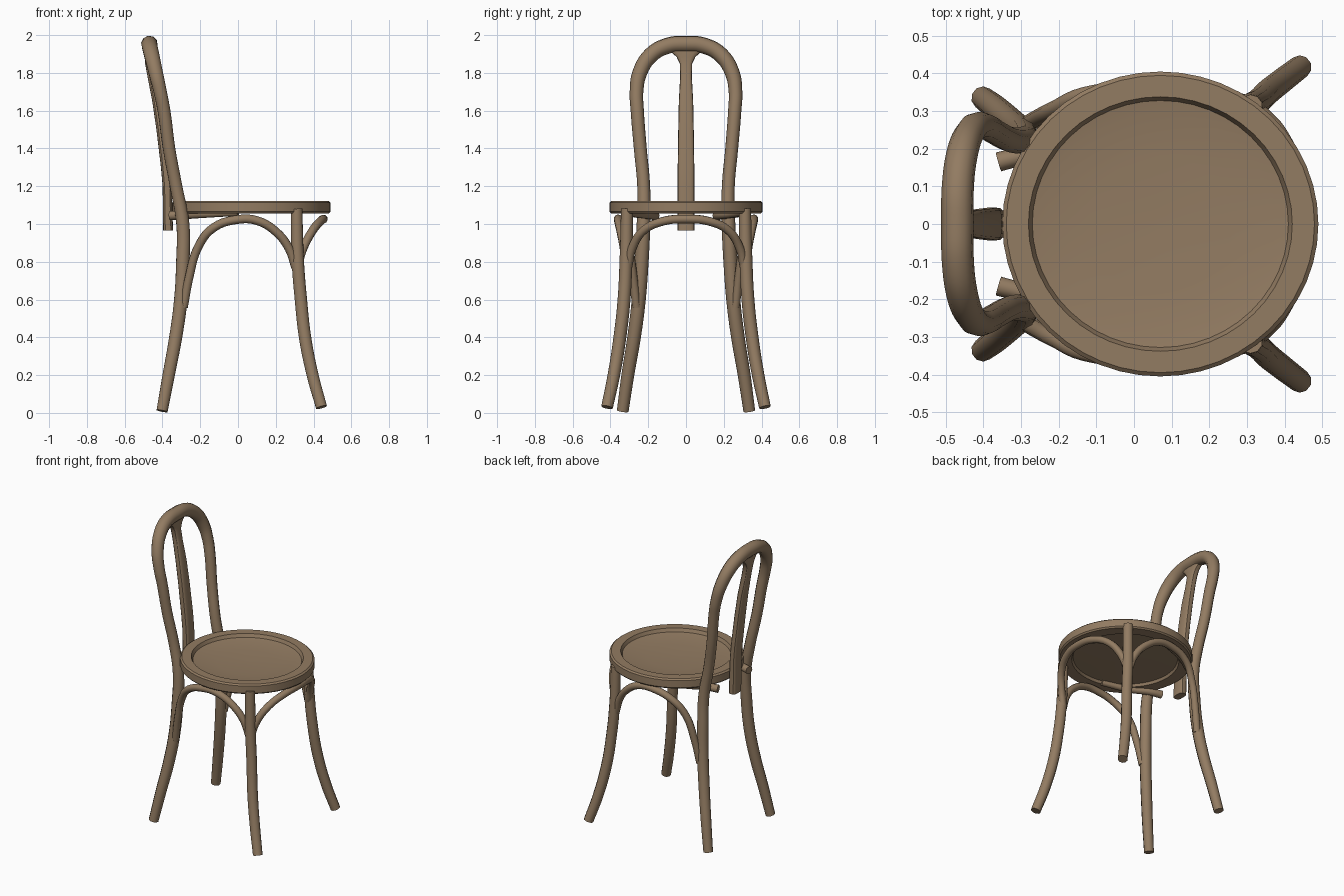
import bpy, bmesh, math

if "Cube" in bpy.data.objects:
    bpy.data.objects.remove(bpy.data.objects["Cube"])

wood = bpy.data.materials.new("warm brown wood")
wood.diffuse_color = (0.29, 0.2, 0.122, 1)
wood.use_nodes = True
wood.node_tree.nodes["Principled BSDF"].inputs["Base Color"].default_value = wood.diffuse_color


def finish(ob, angle=40):
    ob.data.materials.clear()
    ob.data.materials.append(wood)
    bpy.ops.object.select_all(action='DESELECT')
    ob.select_set(True)
    bpy.context.view_layer.objects.active = ob
    if ob.type == 'CURVE':
        bpy.ops.object.convert(target='MESH')
    bpy.ops.object.shade_smooth_by_angle(angle=math.radians(angle))


def rod(name, pts, radii, sides=3):
    """Bent wooden rod through points with a radius at each."""
    cu = bpy.data.curves.new(name, 'CURVE')
    cu.dimensions = '3D'
    cu.bevel_depth = 1.0
    cu.bevel_resolution = sides
    cu.resolution_u = 5
    cu.use_fill_caps = True
    sp = cu.splines.new('BEZIER')
    sp.bezier_points.add(len(pts) - 1)
    for i, (bp, p) in enumerate(zip(sp.bezier_points, pts)):
        bp.co = p
        bp.radius = radii if isinstance(radii, float) else radii[i]
        bp.handle_left_type = bp.handle_right_type = 'AUTO'
    ob = bpy.data.objects.new(name, cu)
    bpy.context.collection.objects.link(ob)
    finish(ob)


def loft(name, rings, closed_ends):
    """Skin a list of vertex rings."""
    bm = bmesh.new()
    rows = [[bm.verts.new(p) for p in r] for r in rings]
    n = len(rows[0])
    for a, b in zip(rows, rows[1:]):
        for i in range(n):
            j = (i + 1) % n
            bm.faces.new((a[i], a[j], b[j], b[i]))
    if closed_ends:
        bm.faces.new(rows[0])
        bm.faces.new(rows[-1])
    bmesh.ops.recalc_face_normals(bm, faces=bm.faces)
    me = bpy.data.meshes.new(name)
    bm.to_mesh(me)
    bm.free()
    ob = bpy.data.objects.new(name, me)
    bpy.context.collection.objects.link(ob)
    finish(ob, 30)


def flip(pts):
    return [(x, -y, z) for x, y, z in pts]


# Seat: turned rim with a dished panel, hollow underneath
seat_profile = [(0.05, 1.083), (0.45, 1.086), (0.72, 1.094), (0.81, 1.1), (0.835, 1.122),
                (0.975, 1.122), (1, 1.113), (1, 1.065), (0.98, 1.056), (0.8, 1.056),
                (0.78, 1.073), (0.05, 1.068)]
N = 48
loft("seat", [[(0.07 + 0.42 * r * math.cos(2 * math.pi * i / N),
                0.405 * r * math.sin(2 * math.pi * i / N), z) for i in range(N)]
              for r, z in seat_profile], True)

# Back hoop running down into both rear legs as one bent piece
half = [(-0.402, 0.335, 0.01), (-0.367, 0.308, 0.2), (-0.33, 0.275, 0.4), (-0.303, 0.25, 0.6),
        (-0.292, 0.235, 0.8), (-0.292, 0.225, 1.0), (-0.328, 0.224, 1.2), (-0.365, 0.242, 1.4),
        (-0.392, 0.258, 1.6), (-0.412, 0.262, 1.7), (-0.435, 0.245, 1.8),
        (-0.457, 0.185, 1.895), (-0.468, 0.1, 1.943)]
rad = [0.031, 0.034, 0.036, 0.037, 0.037, 0.036, 0.034, 0.034, 0.035, 0.036, 0.039, 0.042, 0.043]
rod("back_hoop_and_rear_legs", half + [(-0.469, 0, 1.953)] + flip(half)[::-1],
    rad + [0.044] + rad[::-1])

# Back splat with flared top
splat = [(0.965, -0.37, 0.044, 0.026), (1.2, -0.375, 0.044, 0.024), (1.3, -0.384, 0.044, 0.024),
         (1.5, -0.408, 0.041, 0.024), (1.65, -0.43, 0.038, 0.024), (1.78, -0.455, 0.031, 0.024),
         (1.85, -0.468, 0.033, 0.024), (1.885, -0.47, 0.05, 0.024), (1.92, -0.47, 0.09, 0.022)]


def sq(v):
    return math.copysign(abs(v) ** 0.6, v)


loft("back_splat", [[(x + d * sq(math.sin(2 * math.pi * i / 16)),
                      w * sq(math.cos(2 * math.pi * i / 16)), z) for i in range(16)]
                    for z, x, w, d in splat], True)

# Front legs, side arches and rear seat brackets, mirrored left and right
front_leg = [(0.442, 0.418, 0.03), (0.395, 0.382, 0.2), (0.355, 0.35, 0.4), (0.333, 0.328, 0.6),
             (0.317, 0.318, 0.8), (0.31, 0.312, 1.08)]
side_arch = [(-0.288, 0.262, 0.56), (-0.258, 0.28, 0.72), (-0.21, 0.305, 0.88), (-0.13, 0.342, 0.98),
             (0, 0.358, 1.024), (0.1, 0.358, 1.018), (0.2, 0.345, 0.96),
             (0.27, 0.328, 0.87), (0.305, 0.318, 0.77)]
bracket = [(-0.36, 0.165, 1.045), (-0.29, 0.185, 1.048), (-0.17, 0.255, 1.054), (0, 0.31, 1.06)]
for side, f in (("left", lambda p: p), ("right", flip)):
    rod(side + "_front_leg", f(front_leg), [0.031, 0.033, 0.034, 0.034, 0.034, 0.032])
    rod(side + "_side_arch", f(side_arch), 0.023)
    rod(side + "_seat_bracket", f(bracket), [0.026, 0.024, 0.022, 0.018])

# Front arch between the front legs
arch = [(0.315, 0.308, 0.77), (0.345, 0.285, 0.87), (0.395, 0.225, 0.965), (0.437, 0.12, 1.015)]
rod("front_arch", arch + [(0.452, 0, 1.026)] + flip(arch)[::-1], 0.023)
